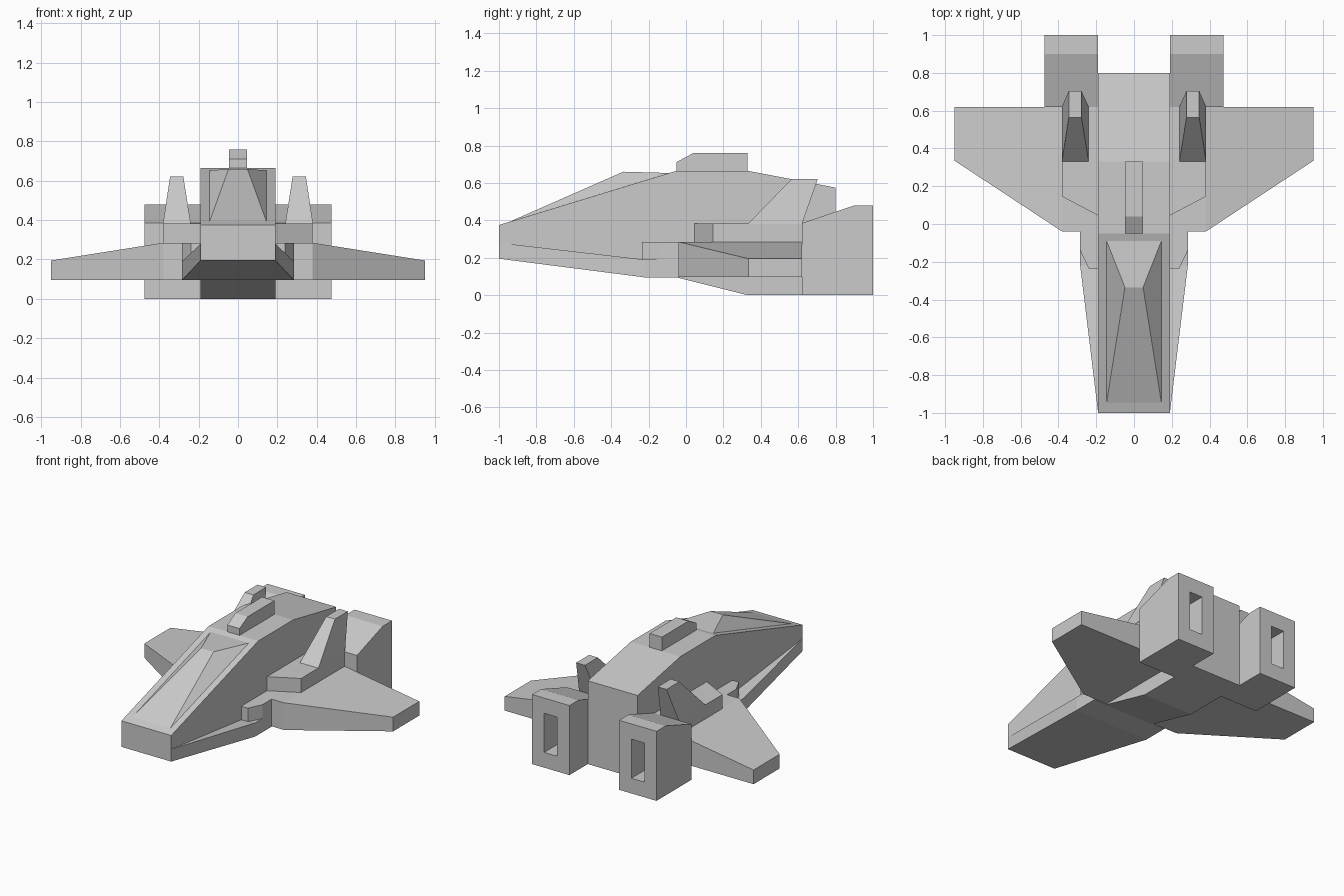
import bpy, bmesh
from mathutils import Vector

cube = bpy.data.objects.get("Cube")
if cube:
    bpy.data.objects.remove(cube, do_unlink=True)

grey = bpy.data.materials.new("hull grey")
grey.use_nodes = True
colour = (0.6, 0.6, 0.6, 1)
grey.diffuse_color = colour
grey.node_tree.nodes["Principled BSDF"].inputs["Base Color"].default_value = colour


def finish(name, bm, mirror):
    bmesh.ops.recalc_face_normals(bm, faces=bm.faces[:])
    mesh = bpy.data.meshes.new(name)
    bm.to_mesh(mesh)
    bm.free()
    mesh.materials.append(grey)
    obj = bpy.data.objects.new(name, mesh)
    bpy.context.collection.objects.link(obj)
    if mirror:
        obj.modifiers.new("mirror", "MIRROR").use_mirror_merge = False
    return obj


def prism(name, profile, axis, low, high, mirror=False):
    """Extrude a profile along x (points are y, z) or along z (points are x, y)."""
    bm = bmesh.new()
    if axis == "x":
        points, shift = [(low, a, b) for a, b in profile], Vector((high - low, 0, 0))
    else:
        points, shift = [(a, b, low) for a, b in profile], Vector((0, 0, high - low))
    face = bm.faces.new([bm.verts.new(p) for p in points])
    extruded = bmesh.ops.extrude_face_region(bm, geom=[face], use_keep_orig=True)
    verts = [v for v in extruded["geom"] if isinstance(v, bmesh.types.BMVert)]
    bmesh.ops.translate(bm, verts=verts, vec=shift)
    return finish(name, bm, mirror)


def hull(name, points, mirror=False):
    """Tapered solid around a few corner points."""
    bm = bmesh.new()
    for p in points:
        bm.verts.new(p)
    bmesh.ops.convex_hull(bm, input=bm.verts[:])
    bmesh.ops.dissolve_limit(bm, angle_limit=0.01, verts=bm.verts[:], edges=bm.edges[:])
    return finish(name, bm, mirror)


def rect(x0, x1, y0, y1, z):
    return [(x, y, z) for x in (x0, x1) for y in (y0, y1)]


# Main body with wedge nose and keel
W = 0.19
prism("fuselage", [(-1, 0.195), (-1, 0.375), (-0.05, 0.665), (0.33, 0.665), (0.8, 0.575),
                   (0.8, 0), (0.33, 0), (-0.05, 0.095), (-0.22, 0.095)], "x", -W, W)

# Faceted canopy on the nose slope
hull("canopy", [(s * x, y, z) for s in (-1, 1) for x, y, z in
                ((0.145, -0.945, 0.392), (0.145, -0.09, 0.653), (0.048, -0.335, 0.66))])

# Raised spine on the roof
prism("roof_spine", [(-0.05, 0.66), (-0.05, 0.712), (0.04, 0.76), (0.33, 0.76), (0.33, 0.66)],
      "x", -0.047, 0.047)

# Flared chines beside the nose
hull("nose_chine", [(W, -1, 0.195), (W, -1, 0.28)]
     + [(x, -0.22, z) for x in (W, 0.285) for z in (0.095, 0.19)], True)
hull("chine_root", rect(W, 0.285, -0.22, -0.04, 0.095) + rect(W, 0.285, -0.22, -0.04, 0.19), True)
prism("chine_block", [(W, -0.235), (0.24, -0.235), (0.285, -0.14), (0.285, -0.04), (W, -0.04)],
      "z", 0.19, 0.285, True)

# Tapered wings
plan = [(0.38, -0.04), (0.38, 0.62), (0.95, 0.335), (0.95, 0.62)]
root = [(W, y, z) for y in (-0.04, 0.62) for z in (0.097, 0.285)]
hull("wing", root + [(x, y, 0.097) for x, y in plan]
     + [(x, y, 0.285 if x < 0.5 else 0.195) for x, y in plan], True)

# Shoulder plates and the fins standing on them
prism("shoulder_plate", [(W, 0.045), (0.38, 0.145), (0.38, 0.62), (W, 0.62)],
      "z", 0.285, 0.382, True)
hull("fin", rect(0.24, 0.382, 0.33, 0.62, 0.38) + rect(0.278, 0.345, 0.565, 0.705, 0.622), True)

# Engine pods with a tall exhaust slot
engine = prism("engine_pod", [(0.62, 0), (0.62, 0.385), (0.9, 0.48), (1, 0.48), (1, 0)],
               "x", W, 0.475)
cutter = hull("slot_cutter", rect(0.283, 0.383, 0.81, 1.1, 0.105)
              + rect(0.283, 0.383, 0.81, 1.1, 0.375))
cutter.hide_render = True
cutter.hide_viewport = True
cut = engine.modifiers.new("slot", "BOOLEAN")
cut.operation, cut.object, cut.solver = "DIFFERENCE", cutter, "EXACT"
engine.modifiers.new("mirror", "MIRROR").use_mirror_merge = False
